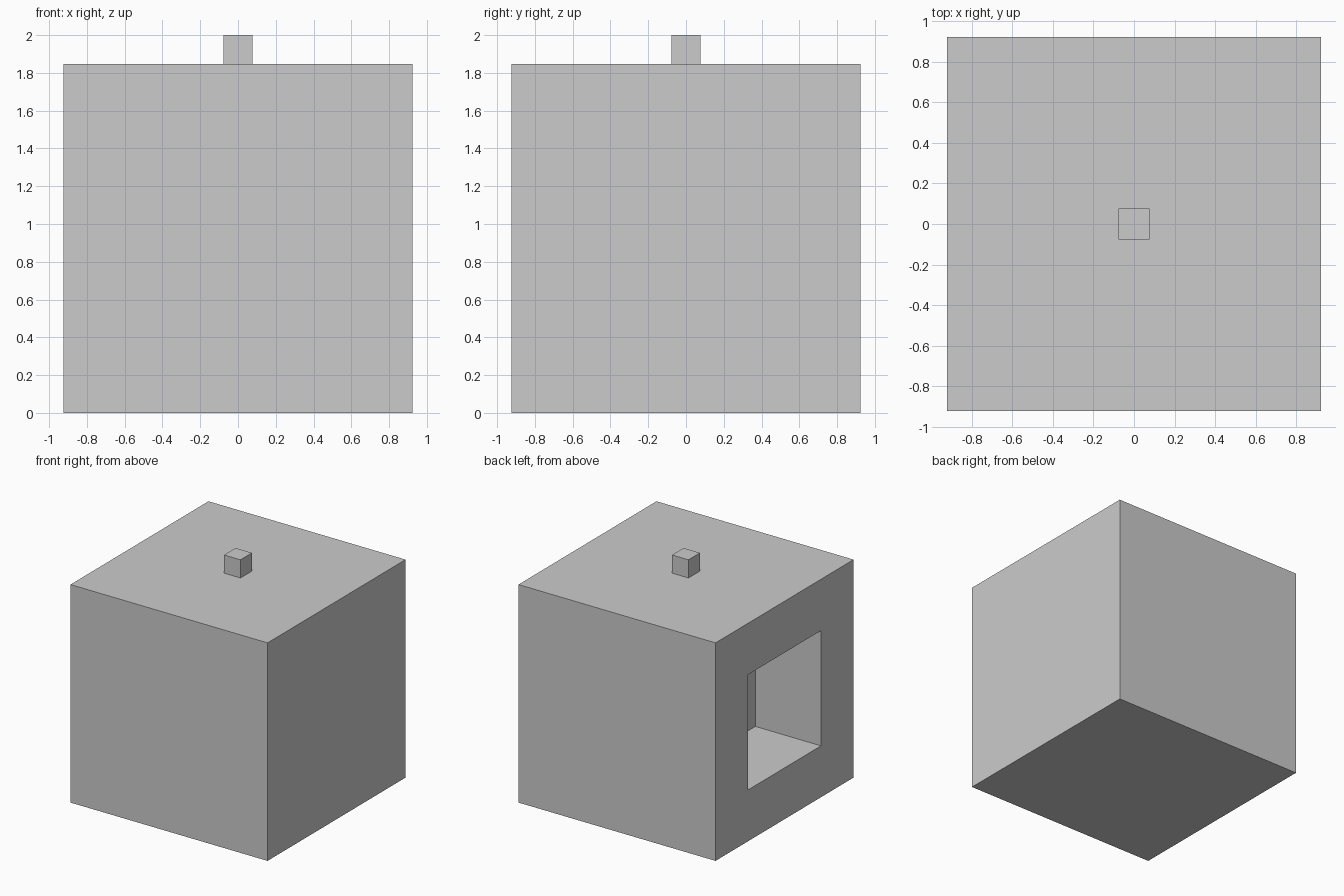
import bpy, bmesh
from mathutils import Vector

if "Cube" in bpy.data.objects:
    bpy.data.objects.remove(bpy.data.objects["Cube"])

U = 2 / 13  # body is 12 units, recess 4 units, knob 1 unit


def cube(name, size, z, recess=0):
    bm = bmesh.new()
    bmesh.ops.create_cube(bm, size=size)
    bmesh.ops.translate(bm, verts=bm.verts, vec=(0, 0, z + size / 2))
    if recess:
        # Square pocket in the middle of the left side
        bm.normal_update()
        face = min(bm.faces, key=lambda f: f.calc_center_median().x)
        bmesh.ops.inset_individual(bm, faces=[face], thickness=(size - recess) / 2)
        inner = bmesh.ops.extrude_discrete_faces(bm, faces=[face])["faces"][0]
        bmesh.ops.translate(bm, verts=inner.verts, vec=Vector((recess, 0, 0)))
        bmesh.ops.recalc_face_normals(bm, faces=bm.faces)
    mesh = bpy.data.meshes.new(name)
    bm.to_mesh(mesh)
    bm.free()
    obj = bpy.data.objects.new(name, mesh)
    bpy.context.collection.objects.link(obj)
    return obj


# Large box with the square opening
cube("body", 12 * U, 0, recess=4 * U)
# Small cube on the top
cube("top_knob", U, 12 * U)
